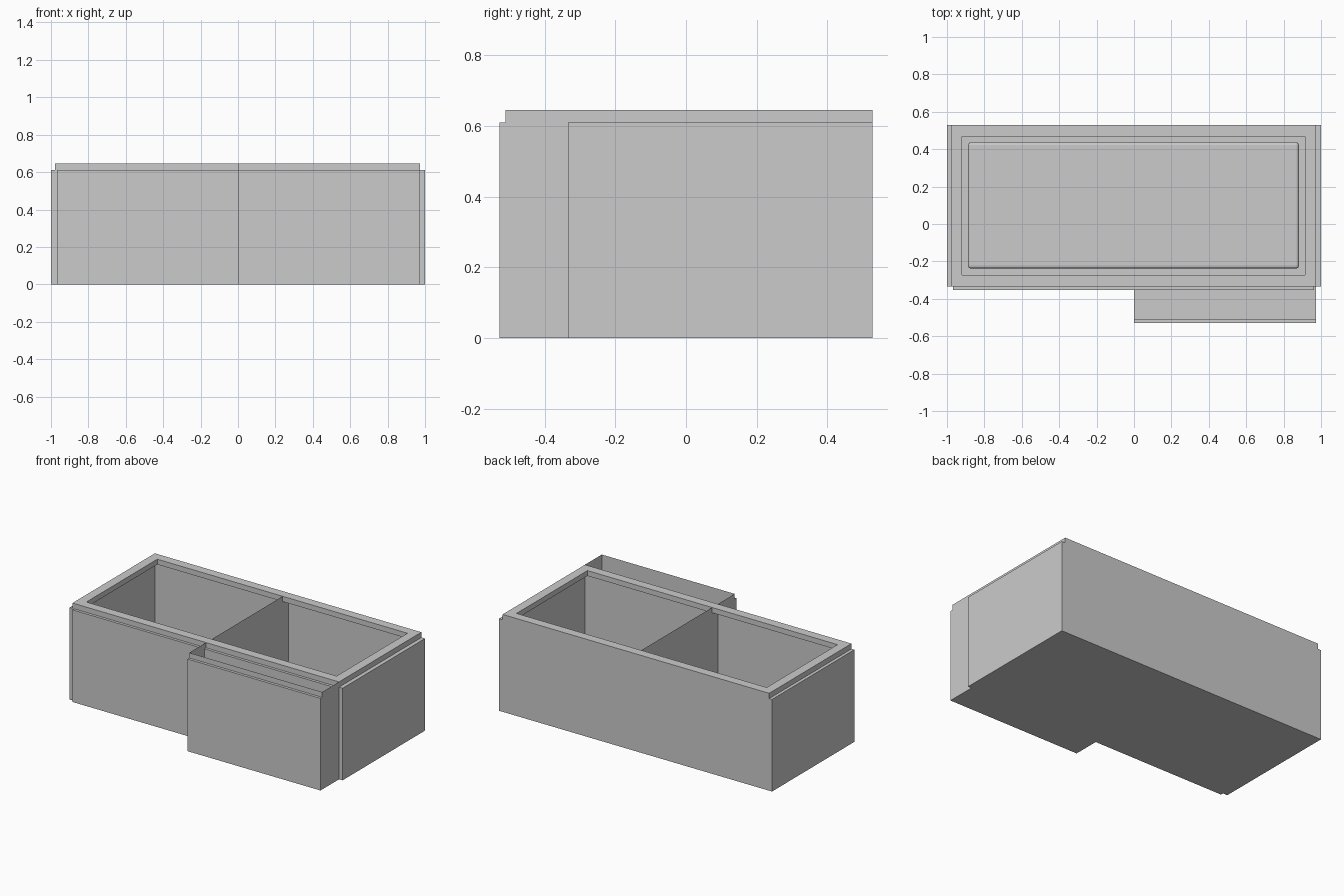
import bpy, bmesh

if "Cube" in bpy.data.objects:
    bpy.data.objects.remove(bpy.data.objects["Cube"])

H, LIP = 0.645, 0.61            # wall top, cladding top
L, R = -0.979, 0.974            # left and right walls
F, B = -0.334, 0.528            # front and back walls
WF = -0.51                      # front wall of the wing


def finish(name, bm):
    me = bpy.data.meshes.new(name)
    bm.to_mesh(me)
    bm.free()
    ob = bpy.data.objects.new(name, me)
    bpy.context.collection.objects.link(ob)
    return ob


def box(name, x0, x1, y0, y1, z0, z1):
    bm = bmesh.new()
    bmesh.ops.create_cube(bm, size=1)
    for v in bm.verts:
        v.co = (x1 if v.co.x > 0 else x0,
                y1 if v.co.y > 0 else y0,
                z1 if v.co.z > 0 else z0)
    return finish(name, bm)


def wall_run(name, path, floor, closed):
    """Thin walls along a path, plus a floor polygon."""
    bm = bmesh.new()
    low = [bm.verts.new((x, y, 0)) for x, y in path]
    top = [bm.verts.new((x, y, H)) for x, y in path]
    n = len(path)
    for i in range(n if closed else n - 1):
        j = (i + 1) % n
        bm.faces.new((low[i], low[j], top[j], top[i]))
    bm.faces.new([bm.verts.new((x, y, 0)) for x, y in reversed(floor)])
    bmesh.ops.remove_doubles(bm, verts=bm.verts, dist=1e-5)
    return finish(name, bm)


# Open main body and the wing whose left wall carries on as a partition
main = [(L, F), (R, F), (R, B), (L, B)]
wall_run("main_walls", main, main, True)
wall_run("wing_walls", [(0, B), (0, WF), (R, WF), (R, F)],
         [(0, WF), (R, WF), (R, F), (0, F)], False)

# Flat rim round the top of the main body
bm = bmesh.new()
rings = []
for inset, z in ((0, LIP), (0, H), (0.06, H), (0.06, LIP)):
    rings.append([bm.verts.new((x, y, z)) for x, y in
                  ((L + inset, F + inset), (R - inset, F + inset),
                   (R - inset, B - inset), (L + inset, B - inset))])
for k in range(4):
    a, b = rings[k], rings[(k + 1) % 4]
    for i in range(4):
        j = (i + 1) % 4
        bm.faces.new((a[i], a[j], b[j], b[i]))
finish("top_rim", bm)

# Cladding panels, slightly lower than the walls
box("left_panel", -1, L, F, B, 0, LIP)
box("right_panel", R, 1, F, B, 0, LIP)
box("front_panel", -0.967, 0.963, -0.352, F, 0, LIP)
box("wing_front_panel", 0, R, -0.528, WF, 0, LIP)

# Rounded slab lying on the floor inside
slab = box("floor_slab", -0.887, 0.882, -0.238, 0.437, 0.002, 0.05)
bev = slab.modifiers.new("rounding", "BEVEL")
bev.width = 0.015
bev.segments = 3
